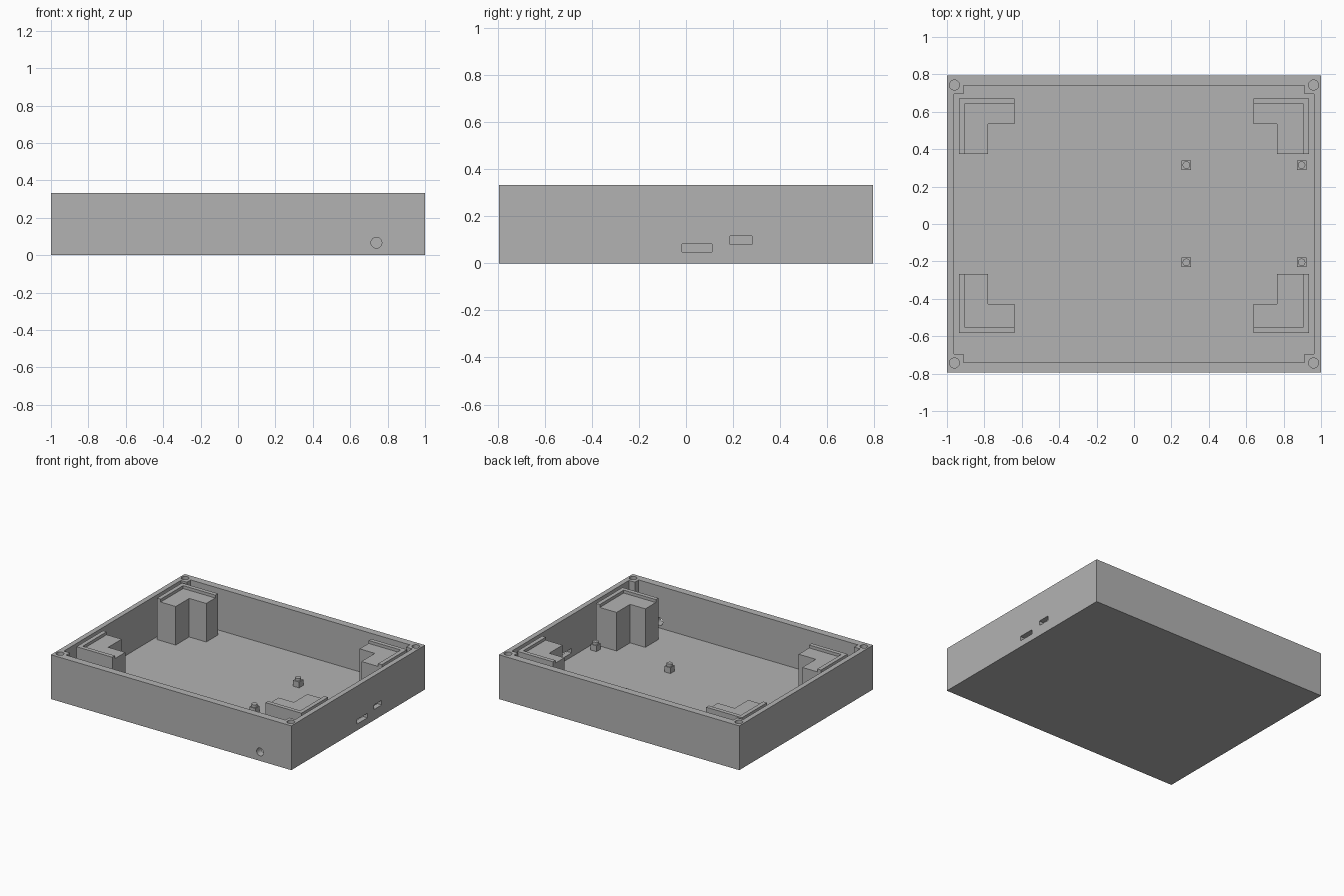
import bpy, bmesh
from math import pi
from mathutils import Matrix

old = bpy.data.objects.get("Cube")
if old:
    bpy.data.objects.remove(old, do_unlink=True)

grey = bpy.data.materials.new("plain_grey")
grey.use_nodes = True
COLOUR = (0.45, 0.45, 0.45, 1)
grey.diffuse_color = COLOUR
for node in grey.node_tree.nodes:
    if node.type == 'BSDF_PRINCIPLED':
        node.inputs["Base Color"].default_value = COLOUR

HALF_X, HALF_Y, HEIGHT, FLOOR = 1.0, 0.795, 0.333, 0.018


def finish(name, bm):
    bmesh.ops.recalc_face_normals(bm, faces=bm.faces)
    mesh = bpy.data.meshes.new(name)
    bm.to_mesh(mesh)
    bm.free()
    mesh.materials.append(grey)
    obj = bpy.data.objects.new(name, mesh)
    bpy.context.scene.collection.objects.link(obj)
    return obj


def prism(name, outline, z0, z1):
    """Extrude a flat outline from z0 up to z1."""
    bm = bmesh.new()
    face = bm.faces.new([bm.verts.new((x, y, z0)) for x, y in outline])
    top = bmesh.ops.extrude_face_region(bm, geom=[face])["geom"]
    verts = [v for v in top if isinstance(v, bmesh.types.BMVert)]
    bmesh.ops.translate(bm, verts=verts, vec=(0, 0, z1 - z0))
    return finish(name, bm)


def box(name, x0, x1, y0, y1, z0, z1):
    return prism(name, [(x0, y0), (x1, y0), (x1, y1), (x0, y1)], z0, z1)


def cylinder(name, centre, radius, depth, axis='Z'):
    bm = bmesh.new()
    turn = Matrix.Rotation(pi / 2, 4, 'X') if axis == 'Y' else Matrix()
    bmesh.ops.create_cone(bm, cap_ends=True, segments=24, radius1=radius, radius2=radius,
                          depth=depth, matrix=Matrix.Translation(centre) @ turn)
    return finish(name, bm)


def smooth(obj):
    bpy.ops.object.select_all(action='DESELECT')
    obj.select_set(True)
    bpy.context.view_layer.objects.active = obj
    bpy.ops.object.shade_smooth_by_angle()


def cut(obj, cutter):
    mod = obj.modifiers.new("cut", 'BOOLEAN')
    mod.operation, mod.solver, mod.object = 'DIFFERENCE', 'EXACT', cutter
    cutter.hide_render = True
    bpy.context.view_layer.objects.active = obj
    bpy.ops.object.modifier_apply(modifier=mod.name)
    bpy.data.objects.remove(cutter, do_unlink=True)


# Open tray; the notched cavity leaves a square screw post in every corner
tray = box("tray", -HALF_X, HALF_X, -HALF_Y, HALF_Y, 0, HEIGHT)
ix, iy, px, py = 0.962, 0.74, 0.912, 0.695
quarter = [(ix, py), (px, py), (px, iy)]
cavity = []
for sx, sy in [(1, 1), (-1, 1), (-1, -1), (1, -1)]:
    pts = [(sx * x, sy * y) for x, y in quarter]
    cavity += pts if sx * sy > 0 else pts[::-1]
cut(tray, prism("cavity_cutter", cavity, FLOOR, HEIGHT + 0.1))

# Screw holes in the corner posts
for sx in (-1, 1):
    for sy in (-1, 1):
        cut(tray, cylinder("screw_cutter", (sx * 0.96, sy * 0.743, HEIGHT), 0.027, 0.3))

# Round opening in the front wall, two connector slots in the +x wall
cut(tray, cylinder("jack_cutter", (0.74, -HALF_Y, 0.067), 0.029, 0.2, 'Y'))
cut(tray, box("slot_cutter", 0.93, 1.05, -0.016, 0.11, 0.048, 0.082))
cut(tray, box("slot_cutter", 0.93, 1.05, 0.186, 0.28, 0.08, 0.115))
smooth(tray)

# L-shaped corner supports, each with a raised rim along the two outer sides
LEDGE, RIM_TOP, RIM = 0.308, 0.33, 0.031
for sx, side, arm_x in ((-1, "right", 0.78), (1, "left", 0.765)):
    for sy, end, out_y, arm_y, in_y in ((1, "back", 0.672, 0.534, 0.374),
                                        (-1, "front", 0.583, 0.428, 0.268)):
        out_x, in_x = 0.936, 0.638
        shape = [(out_x, out_y), (in_x, out_y), (in_x, arm_y),
                 (arm_x, arm_y), (arm_x, in_y), (out_x, in_y)]
        rim = [(out_x, out_y), (in_x, out_y), (in_x, out_y - RIM),
               (out_x - RIM, out_y - RIM), (out_x - RIM, in_y), (out_x, in_y)]
        for part, pts, z0, z1 in (("support", shape, FLOOR, LEDGE),
                                  ("support_rim", rim, LEDGE, RIM_TOP)):
            prism(f"{end}_{side}_{part}", [(sx * x, sy * y) for x, y in pts], z0, z1)

# Circuit board standoffs with a locating pin
for x in (0.28, 0.896):
    for y in (-0.205, 0.315):
        s = 0.025
        box("standoff", x - s, x + s, y - s, y + s, FLOOR, 0.062)
        smooth(cylinder("standoff_pin", (x, y, 0.071), 0.02, 0.022))
